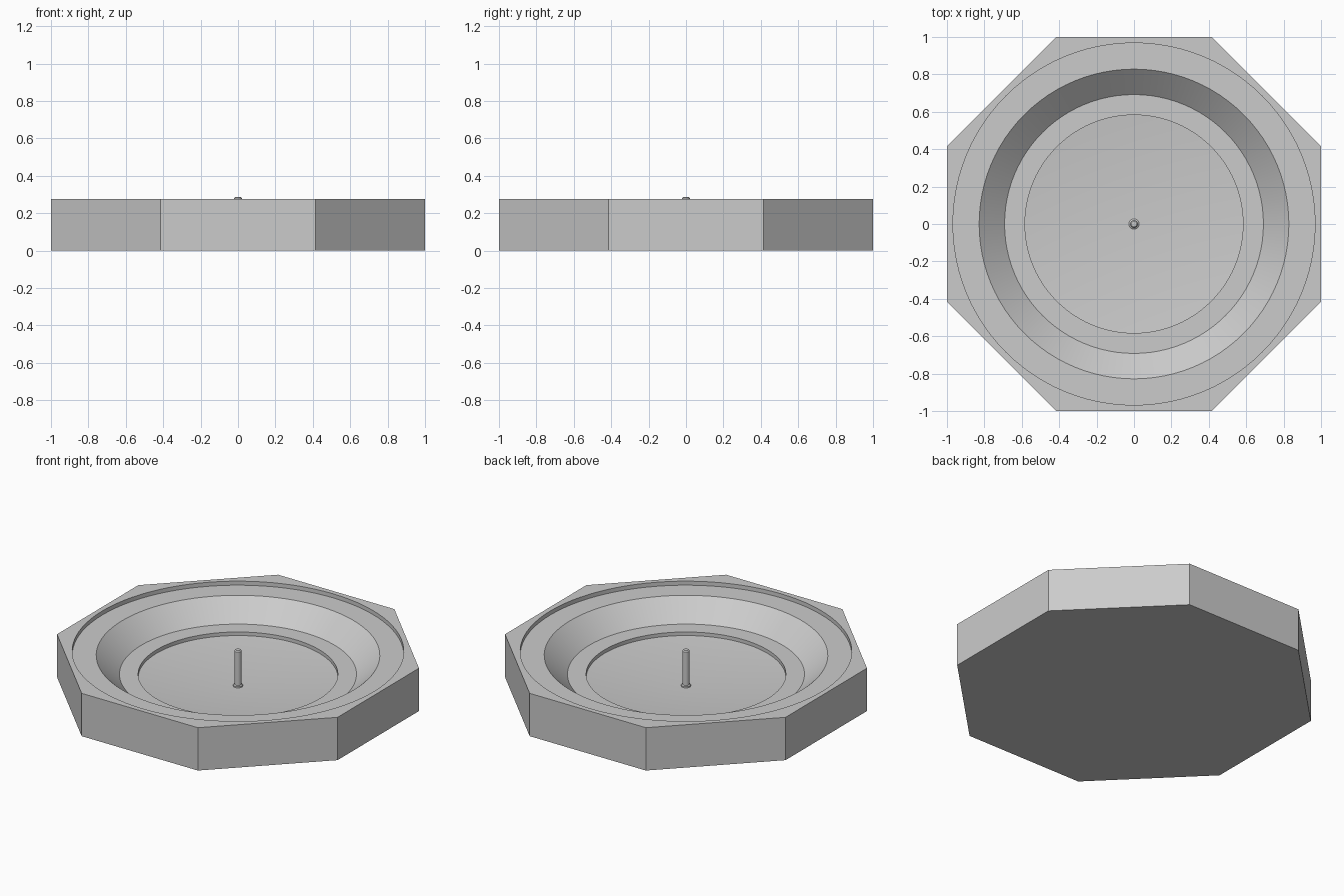
import bpy, bmesh, math

if "Cube" in bpy.data.objects:
    bpy.data.objects.remove(bpy.data.objects["Cube"])

SEG = 96  # multiple of 16, so octagon corners fall on segment lines

grey = bpy.data.materials.new("light grey")
grey.diffuse_color = (0.6, 0.6, 0.6, 1)
grey.use_nodes = True
grey.node_tree.nodes["Principled BSDF"].inputs["Base Color"].default_value = grey.diffuse_color


def octagon(a):
    """Radius factor of an octagon with flat sides facing the axes."""
    side = math.pi / 4
    return 1 / math.cos((a + side / 2) % side - side / 2)


def lathe(name, profile, seg):
    """Turn (radius, z, is_octagonal) points around z; radius 0 closes to a point."""
    bm = bmesh.new()
    rings = []
    for r, z, octa in profile:
        if r == 0:
            rings.append([bm.verts.new((0, 0, z))] * seg)
            continue
        ring = []
        for i in range(seg):
            a = 2 * math.pi * i / seg
            k = r * (octagon(a) if octa else 1)
            ring.append(bm.verts.new((k * math.cos(a), k * math.sin(a), z)))
        rings.append(ring)
    for lo, hi in zip(rings, rings[1:]):
        for i in range(seg):
            j = (i + 1) % seg
            loop = dict.fromkeys((lo[i], lo[j], hi[j], hi[i]))
            bm.faces.new(list(loop))
    bmesh.ops.recalc_face_normals(bm, faces=bm.faces)
    mesh = bpy.data.meshes.new(name)
    bm.to_mesh(mesh)
    bm.free()
    mesh.materials.append(grey)
    ob = bpy.data.objects.new(name, mesh)
    bpy.context.collection.objects.link(ob)
    bpy.ops.object.select_all(action='DESELECT')
    ob.select_set(True)
    bpy.context.view_layer.objects.active = ob
    bpy.ops.object.shade_smooth_by_angle(angle=math.radians(25))
    return ob


# Octagonal block with a round rim recess, sloped bowl, step and shallow floor
lathe("octagonal_basin", [
    (0, 0, False), (1.0, 0, True), (1.0, 0.276, True),
    (0.968, 0.276, False), (0.968, 0.25, False),
    (0.828, 0.25, False), (0.692, 0.128, False),
    (0.583, 0.128, False), (0.583, 0.105, False),
    (0, 0.05, False),
], SEG)

# Thin central pin with a slightly wider foot
lathe("centre_pin", [
    (0, 0.04, False), (0.028, 0.04, False), (0.028, 0.06, False),
    (0.021, 0.065, False), (0.021, 0.28, False),
    (0.015, 0.286, False), (0, 0.286, False),
], 32)
